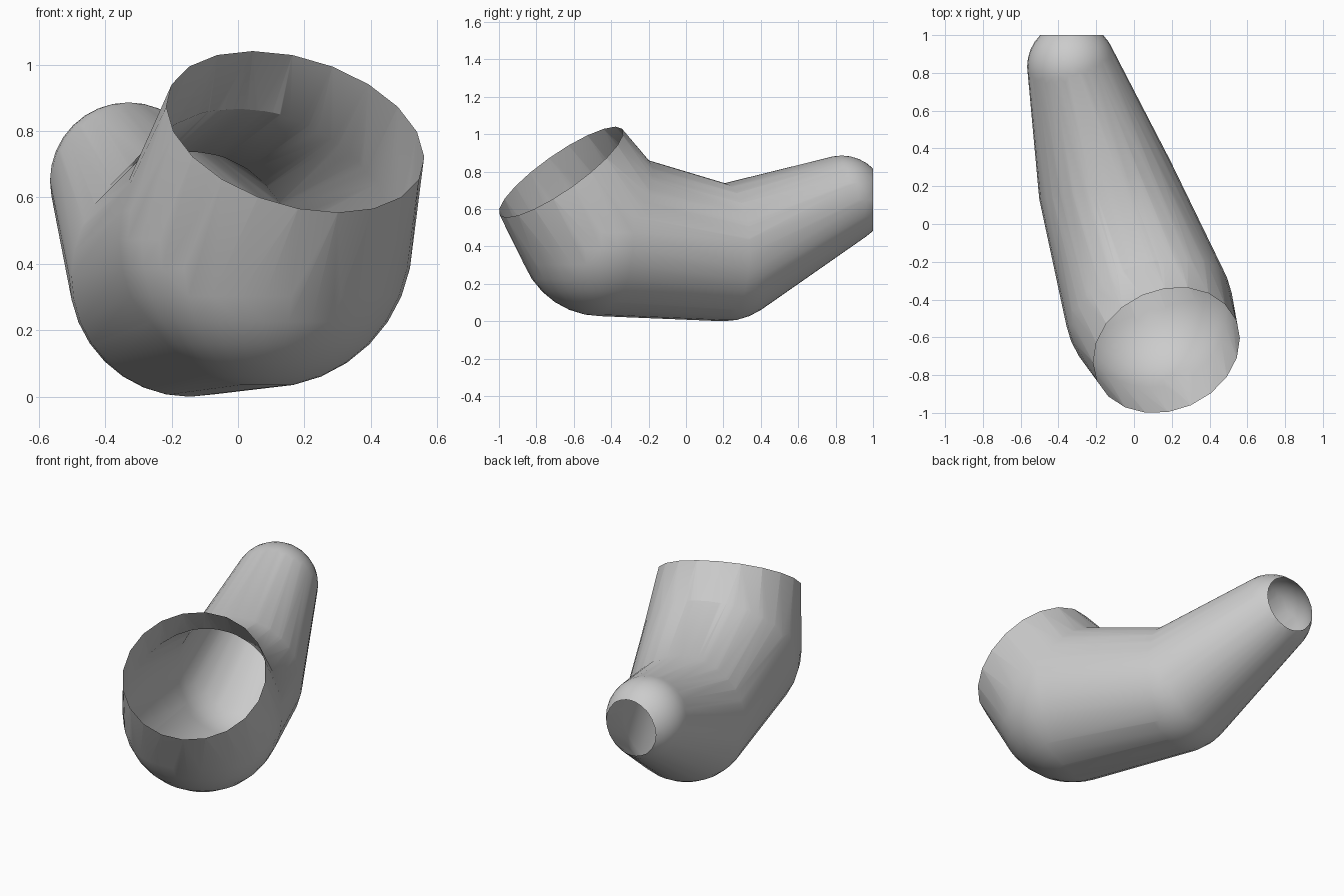
import bpy, bmesh, math
from mathutils import Vector

if "Cube" in bpy.data.objects:
    bpy.data.objects.remove(bpy.data.objects["Cube"])

# Ball joints along the pipe: (centre, radius), from small end to bowl
TIP = (Vector((-0.33, 0.833, 0.65)), 0.236)
ELBOW = (Vector((-0.145, 0.20, 0.363)), 0.363)
BOWL = (Vector((0.08, -0.453, 0.473)), 0.446)
MOUTH, MOUTH_R = Vector((0.173, -0.67, 0.80)), 0.40
MOUTH_DIR = Vector((0.245, -0.556, 0.796)).normalized()


def ball(joint):
    bm = bmesh.new()
    bmesh.ops.create_uvsphere(bm, u_segments=32, v_segments=16, radius=joint[1])
    pts = [v.co + joint[0] for v in bm.verts]
    bm.free()
    return pts


def disc(centre, normal, radius, sides=20):
    q = normal.to_track_quat('Z', 'Y')
    return [centre + q @ Vector((radius * math.cos(2 * math.pi * i / sides),
                                 radius * math.sin(2 * math.pi * i / sides), 0))
            for i in range(sides)]


def hull(name, pts):
    bm = bmesh.new()
    for p in pts:
        bm.verts.new(p)
    res = bmesh.ops.convex_hull(bm, input=bm.verts)
    junk = {g for g in res["geom_interior"] + res["geom_unused"]
            if isinstance(g, bmesh.types.BMVert)}
    bmesh.ops.delete(bm, geom=list(junk), context='VERTS')
    bmesh.ops.recalc_face_normals(bm, faces=bm.faces)
    me = bpy.data.meshes.new(name)
    bm.to_mesh(me)
    bm.free()
    ob = bpy.data.objects.new(name, me)
    bpy.context.collection.objects.link(ob)
    return ob


# Three tapered segments, merged into one skin
pipe = hull("bent_pipe", ball(ELBOW) + ball(BOWL))
parts = [hull("tail_segment", ball(TIP) + ball(ELBOW)),
         hull("mouth_segment", ball(BOWL) + disc(MOUTH, MOUTH_DIR, MOUTH_R))]
bpy.context.view_layer.objects.active = pipe
pipe.select_set(True)
for part in parts:
    mod = pipe.modifiers.new("join", 'BOOLEAN')
    mod.operation = 'UNION'
    mod.solver = 'EXACT'
    mod.object = part
    bpy.ops.object.modifier_apply(modifier=mod.name)
    bpy.data.objects.remove(part)

# Cut both open ends
bm = bmesh.new()
bm.from_mesh(pipe.data)
for co, no in ((Vector((0, 1, 0)), Vector((0, 1, 0))),
               (MOUTH - MOUTH_DIR * 0.003, MOUTH_DIR)):
    bmesh.ops.bisect_plane(bm, geom=bm.verts[:] + bm.edges[:] + bm.faces[:],
                           plane_co=co, plane_no=no, clear_outer=True)
bmesh.ops.remove_doubles(bm, verts=bm.verts, dist=0.0005)
bm.to_mesh(pipe.data)
bm.free()
bpy.ops.object.shade_smooth_by_angle(angle=math.radians(30))
